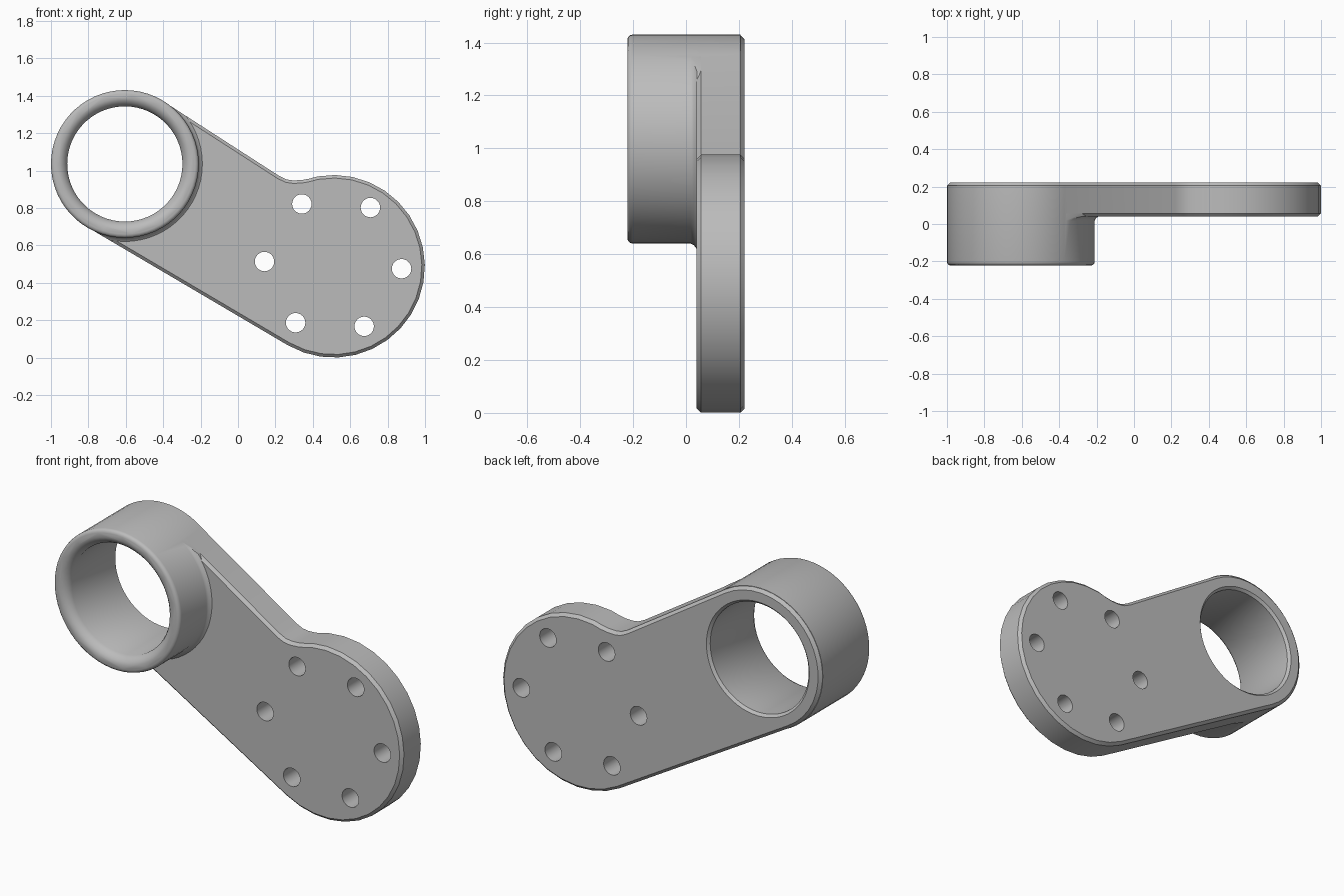
import bpy, bmesh
from math import sin, cos, radians, pi

if "Cube" in bpy.data.objects:
    bpy.data.objects.remove(bpy.data.objects["Cube"])

TUBE, TUBE_R = (-0.605, 1.035), 0.395
DISC, DISC_R = (0.511, 0.488), 0.488
FRONT, BACK, CHAMFER = 0.04, 0.222, 0.016

grey = bpy.data.materials.new("plain grey")
grey.use_nodes = True
colour = (0.5, 0.5, 0.5, 1)
grey.diffuse_color = colour
grey.node_tree.nodes["Principled BSDF"].inputs["Base Color"].default_value = colour


def finish(bm, name):
    bmesh.ops.recalc_face_normals(bm, faces=bm.faces)
    mesh = bpy.data.meshes.new(name)
    bm.to_mesh(mesh)
    bm.free()
    mesh.materials.append(grey)
    ob = bpy.data.objects.new(name, mesh)
    bpy.context.collection.objects.link(ob)
    return ob


def lathe(name, centre, profile, sides):
    """Solid of revolution about a y axis; profile is (y, radius) pairs."""
    bm = bmesh.new()
    rings = []
    for y, r in profile:
        rings.append([bm.verts.new((centre[0] + r * cos(2 * pi * i / sides), y,
                                    centre[1] + r * sin(2 * pi * i / sides)))
                      for i in range(sides)])
    for a, b in zip(rings, rings[1:]):
        for i in range(sides):
            j = (i + 1) % sides
            bm.faces.new((a[i], a[j], b[j], b[i]))
    bm.faces.new(rings[0])
    bm.faces.new(rings[-1])
    return finish(bm, name)


def prism(name, outline, y0, y1, chamfer=0):
    bm = bmesh.new()
    face = bm.faces.new([bm.verts.new((x, y0, z)) for x, z in outline])
    out = bmesh.ops.extrude_face_region(bm, geom=[face], use_keep_orig=True)
    for v in out["geom"]:
        if isinstance(v, bmesh.types.BMVert):
            v.co.y = y1
    bmesh.ops.recalc_face_normals(bm, faces=bm.faces)
    if chamfer:
        rim = [e for e in bm.edges if abs(e.verts[0].co.y - e.verts[1].co.y) < 1e-5]
        bmesh.ops.bevel(bm, geom=rim, offset=chamfer, segments=1, affect='EDGES')
    return finish(bm, name)


def combine(target, other, operation):
    mod = target.modifiers.new("join", 'BOOLEAN')
    mod.operation, mod.object, mod.solver = operation, other, 'EXACT'
    bpy.context.view_layer.objects.active = target
    bpy.ops.object.modifier_apply(modifier=mod.name)
    bpy.data.objects.remove(other)


def arc(centre, r, start, end, steps):
    angles = [radians(start + (end - start) * i / steps) for i in range(steps + 1)]
    return [(centre[0] + r * cos(a), centre[1] + r * sin(a)) for a in angles]


# Plate outline: tube end, straight lower edge, disc end, neck curve
outline = (arc(TUBE, TUBE_R - 0.002, 57, 240, 20)
           + arc(DISC, DISC_R, 240, 460, 20)
           + [(0.38, 0.956), (0.34, 0.949), (0.295, 0.947), (0.26, 0.952), (0.22, 0.971)])
bracket = prism("bracket", outline, FRONT, BACK, CHAMFER)

# Fillet skirt where the tube meets the plate, trimmed to the plate outline
skirt = lathe("skirt", TUBE, [(0.01, 0.38), (0.018, TUBE_R), (0.03, 0.401),
                              (FRONT + 0.001, 0.416), (0.1, 0.416)], 60)
combine(skirt, prism("trim", outline, -0.1, 0.15), 'INTERSECT')
combine(bracket, skirt, 'UNION')

# Tube with a rounded front rim
rim = [(-0.222 + 0.02 * (1 - sin(a)), TUBE_R - 0.02 * (1 - cos(a)))
       for a in (radians(d) for d in (90, 60, 30, 0))]
tube = lathe("tube", TUBE, rim + [(BACK - CHAMFER, TUBE_R)], 60)
combine(bracket, tube, 'UNION')

# Bore, rounded at the front and chamfered at the back
bore = lathe("bore_cutter", TUBE,
             [(-0.3, 0.36), (-0.222, 0.35), (-0.214, 0.333), (-0.2, 0.319), (-0.18, 0.308),
              (0.208, 0.308), (0.223, 0.323), (0.3, 0.35)], 60)
combine(bracket, bore, 'DIFFERENCE')

# Ring of six bolt holes
for x, z in arc((0.508, 0.494), 0.367, -3, 297, 5):
    combine(bracket, lathe("hole_cutter", (x, z), [(-0.1, 0.052), (0.4, 0.052)], 24), 'DIFFERENCE')

bpy.ops.object.select_all(action='DESELECT')
bracket.select_set(True)
bpy.context.view_layer.objects.active = bracket
bpy.ops.object.shade_smooth_by_angle(angle=radians(32))
